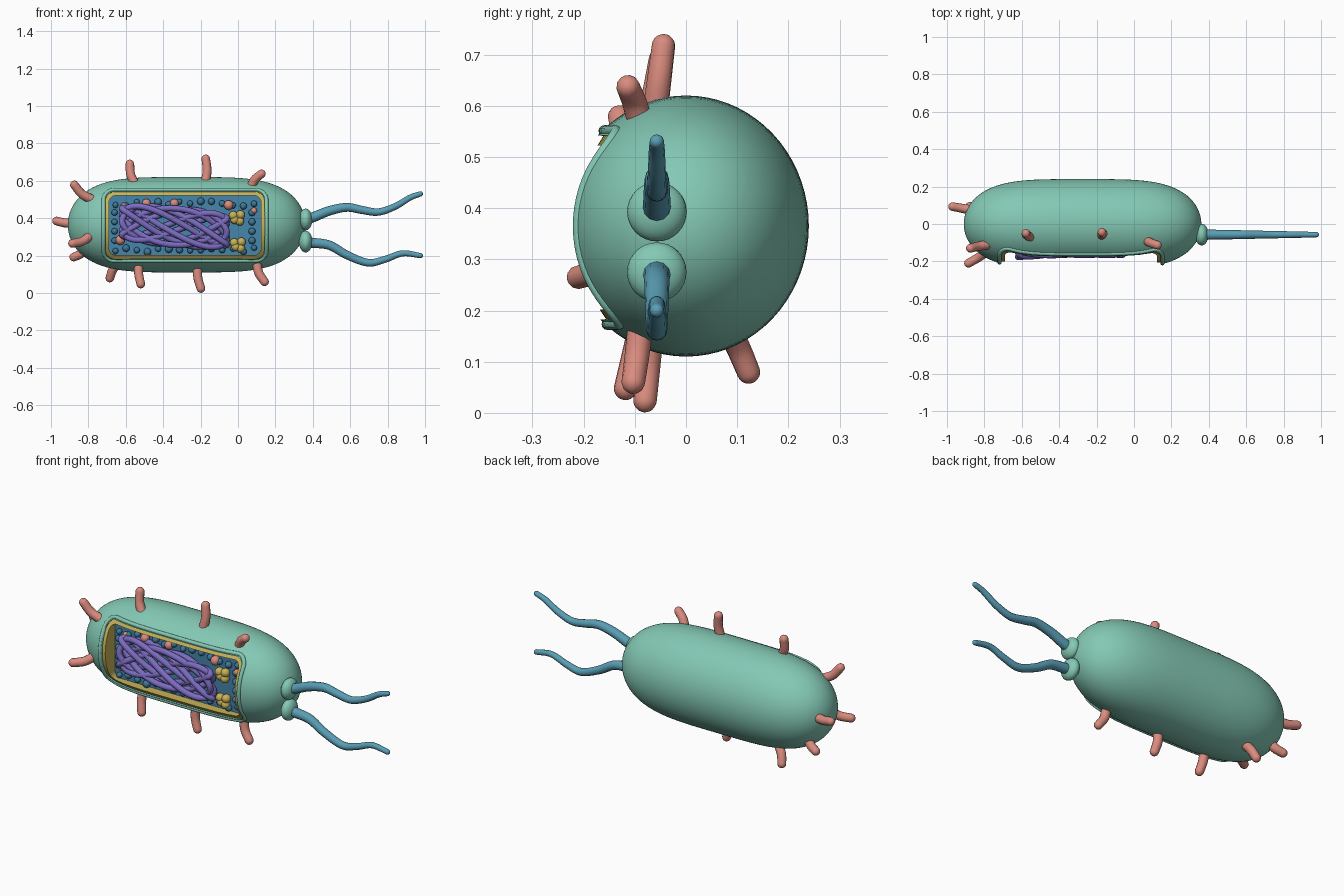
import bpy, bmesh, math, random
from mathutils import Vector, Matrix

random.seed(4)
if "Cube" in bpy.data.objects:
    bpy.data.objects.remove(bpy.data.objects["Cube"])

CX, CZ, LEN, RY, RZ = -0.275, 0.365, 0.635, 0.24, 0.255
FLOOR = -0.115


def material(name, r, g, b):
    m = bpy.data.materials.new(name)
    m.use_nodes = True
    m.diffuse_color = (r, g, b, 1)
    bsdf = m.node_tree.nodes["Principled BSDF"]
    bsdf.inputs["Base Color"].default_value = (r, g, b, 1)
    bsdf.inputs["Roughness"].default_value = 0.6
    return m


GREEN = material("wall green", 0.23, 0.58, 0.46)
SALMON = material("salmon", 0.70, 0.26, 0.21)
PURPLE = material("violet", 0.20, 0.15, 0.53)
YELLOW = material("ochre yellow", 0.58, 0.45, 0.10)
TEAL = material("teal blue", 0.10, 0.34, 0.46)
BLUE = material("inner blue", 0.06, 0.24, 0.41)
DOTS = material("granule blue", 0.05, 0.19, 0.32)


def finish(name, bm, mat):
    bmesh.ops.recalc_face_normals(bm, faces=bm.faces)
    me = bpy.data.meshes.new(name)
    bm.to_mesh(me)
    bm.free()
    me.materials.append(mat)
    ob = bpy.data.objects.new(name, me)
    bpy.context.collection.objects.link(ob)
    smooth(ob)
    return ob


def smooth(ob):
    bpy.ops.object.select_all(action='DESELECT')
    ob.select_set(True)
    bpy.context.view_layer.objects.active = ob
    bpy.ops.object.shade_smooth_by_angle(angle=math.radians(40))


def balls(name, spots, mat, seg=14):
    """One mesh of spheres; each spot is (centre, radius or radii)."""
    bm = bmesh.new()
    for c, r in spots:
        s = r if isinstance(r, tuple) else (r, r, r)
        bmesh.ops.create_uvsphere(bm, u_segments=seg, v_segments=seg // 2 + 2, radius=1,
                                  matrix=Matrix.Translation(c) @ Matrix.Diagonal((*s, 1)))
    return finish(name, bm, mat)


def spline(pts, steps=8):
    """Catmull-Rom curve through the points."""
    p = [Vector(q) for q in pts]
    p = [2 * p[0] - p[1]] + p + [2 * p[-1] - p[-2]]
    out = []
    for a, b, c, d in zip(p, p[1:], p[2:], p[3:]):
        for i in range(steps):
            t = i / steps
            out.append(0.5 * (2 * b + (c - a) * t + (2 * a - 5 * b + 4 * c - d) * t * t
                              + (3 * b - a - 3 * c + d) * t ** 3))
    return out + [p[-2]]


def tube(name, pts, mat, r0, r1=None, closed=False):
    """Swept tube with a rounded tip, or a closed ring."""
    r1 = r1 or r0
    n = len(pts) - 1
    rad = [r0 + (r1 - r0) * i / n for i in range(n + 1)]
    if not closed:
        d = (pts[-1] - pts[-2]).normalized()
        tip = pts[-1].copy()
        for k in range(1, 7):
            a = k * math.pi / 12
            pts.append(tip + d * r1 * math.sin(a))
            rad.append(max(r1 * math.cos(a), r1 * 0.02))
    cu = bpy.data.curves.new(name, 'CURVE')
    cu.dimensions = '3D'
    cu.bevel_depth = 1
    cu.bevel_resolution = 4
    cu.use_fill_caps = not closed
    sp = cu.splines.new('POLY')
    sp.points.add(len(pts) - 1)
    for q, v, r in zip(sp.points, pts, rad):
        q.co = (*v, 1)
        q.radius = r
    sp.use_cyclic_u = closed
    ob = bpy.data.objects.new(name, cu)
    bpy.context.collection.objects.link(ob)
    bpy.context.view_layer.update()
    me = bpy.data.meshes.new_from_object(ob.evaluated_get(bpy.context.evaluated_depsgraph_get()))
    bpy.data.objects.remove(ob)
    me.materials.clear()
    me.materials.append(mat)
    ob = bpy.data.objects.new(name, me)
    bpy.context.collection.objects.link(ob)
    smooth(ob)


def front_y(x, z):
    """Depth of the capsule's front surface."""
    k = 1 - ((x - CX) / LEN) ** 4 - ((z - CZ) / RZ) ** 2
    return -RY * math.sqrt(max(k, 0))


def window(inset):
    """Rounded rectangle outline of the opening as (x, z) points."""
    x0, x1, z0, z1 = -0.71 + inset, 0.143 - inset, 0.182 + inset, 0.542 - inset
    r = 0.05 - inset * 0.6
    corners = [(x1 - r, z1 - r), (x0 + r, z1 - r), (x0 + r, z0 + r), (x1 - r, z0 + r)]
    pts = []
    for k, (cx, cz) in enumerate(corners):
        for i in range(7):
            a = (k + i / 6) * math.pi / 2
            pts.append((cx + r * math.cos(a), cz + r * math.sin(a)))
        a = (k + 1) * math.pi / 2
        nx, nz = corners[(k + 1) % 4]
        end = (nx + r * math.cos(a), nz + r * math.sin(a))
        s = pts[-1]
        for i in range(1, 14):
            pts.append((s[0] + (end[0] - s[0]) * i / 14, s[1] + (end[1] - s[1]) * i / 14))
    return pts


def bands(name, loops, mat, caps=()):
    """Skin between successive outlines, capping the listed ones."""
    bm = bmesh.new()
    rings = [[bm.verts.new(p) for p in loop] for loop in loops]
    for a, b in zip(rings, rings[1:]):
        for i in range(len(a)):
            j = (i + 1) % len(a)
            bm.faces.new((a[i], a[j], b[j], b[i]))
    for c in caps:
        bm.faces.new(rings[c])
    return finish(name, bm, mat)


# Capsule body with the window cut into its front
bm = bmesh.new()
bmesh.ops.create_uvsphere(bm, u_segments=72, v_segments=64, radius=1)
for v in bm.verts:
    x, y, z = v.co
    v.co = (CX + LEN * math.copysign(math.sqrt(abs(z)), z), RY * x, CZ + RZ * y)
body = finish("cell_body", bm, GREEN)
cutter = bands("window_cutter", [[(x, y, z) for x, z in window(0)] for y in (-0.4, FLOOR + 0.01)],
               GREEN, (0, 1))
cutter.hide_render = True
mod = body.modifiers.new("window", 'BOOLEAN')
mod.operation, mod.solver, mod.object = 'DIFFERENCE', 'EXACT', cutter
bpy.context.view_layer.objects.active = body
bpy.ops.object.modifier_apply(modifier=mod.name)
bpy.data.objects.remove(cutter)
smooth(body)

# Opening rim, yellow lining and blue interior floor
tube("window_rim", [Vector((x, front_y(x, z) + 0.004, z)) for x, z in window(-0.009)],
     GREEN, 0.011, closed=True)
outer, inner = window(0.001), window(0.02)
bands("membrane_lining", [[(x, FLOOR, z) for x, z in outer],
                          [(x, front_y(x, z) + 0.012, z) for x, z in outer],
                          [(x, front_y(x, z) + 0.016, z) for x, z in inner],
                          [(x, FLOOR, z) for x, z in inner]], YELLOW)
bands("interior_floor", [[(x, y, z) for x, z in window(0.003)] for y in (FLOOR, FLOOR + 0.008)],
      BLUE, (0, 1))

# Tangled strand
strand = []
for i in range(480):
    t = i / 480 * math.tau
    u = math.cos(5 * t + 0.4)
    w = math.sin(7 * t) * (1 - 0.25 * u ** 4)
    strand.append(Vector((-0.34 + 0.28 * u, -0.148 - 0.012 * u * (u < 0) * u
                          + 0.018 * math.cos(12 * t + 0.9),
                          0.355 + 0.098 * w - 0.025 * u)))
tube("tangled_strand", strand, PURPLE, 0.0165, closed=True)

# Small granules around the strand
spots = []
for i in range(14):
    x = -0.655 + i * 0.057
    for z in (0.478, 0.228):
        spots.append(((x, FLOOR - 0.01, z + random.uniform(-0.014, 0.014)),
                      random.uniform(0.015, 0.021)))
for i in range(4):
    z = 0.28 + i * 0.05
    spots += [((-0.66, FLOOR - 0.01, z), 0.017), ((0.075, FLOOR - 0.01, z), 0.019)]
balls("blue_granules", spots, DOTS)
balls("salmon_granules", [((x, FLOOR - 0.015, z), r) for x, z, r in (
    (-0.61, 0.465, 0.018), (-0.49, 0.48, 0.024), (-0.34, 0.48, 0.024),
    (-0.05, 0.47, 0.026), (0.085, 0.44, 0.017), (-0.63, 0.283, 0.026))], SALMON)
for k, (x, z) in enumerate(((-0.005, 0.402), (0.0, 0.257))):
    balls(f"yellow_cluster_{k + 1}", [((x + dx, FLOOR - 0.015, z + dz), 0.024) for dx, dz in
          ((-0.02, 0.012), (0.018, 0.016), (0.014, -0.018), (-0.012, -0.01))], YELLOW)

# Tails and their sockets
TY = -0.057
tails = {"upper": [(0.34, 0.39), (0.40, 0.405), (0.49, 0.44), (0.583, 0.458), (0.663, 0.444),
                   (0.75, 0.433), (0.84, 0.463), (0.92, 0.51), (0.975, 0.53)],
         "lower": [(0.34, 0.272), (0.40, 0.268), (0.49, 0.255), (0.583, 0.203), (0.695, 0.162),
                   (0.786, 0.18), (0.88, 0.212), (0.975, 0.2)]}
for name, path in tails.items():
    tube(name + "_tail", spline([(x, TY, z) for x, z in path]), TEAL, 0.029, 0.014)
    balls(name + "_tail_socket", [((0.362, TY, path[0][1] + 0.003), (0.036, 0.058, 0.058))],
          GREEN, 28)

# Short bristles: base, tip (before rounding), sideways bend
bristles = [((-0.78, -0.11, 0.50), (-0.875, -0.13, 0.578), 0.012),
            ((-0.55, -0.07, 0.58), (-0.578, -0.05, 0.69), 0.010),
            ((-0.175, -0.06, 0.59), (-0.172, -0.044, 0.717), -0.008),
            ((0.07, -0.09, 0.57), (0.125, -0.113, 0.637), 0.008),
            ((-0.87, 0.075, 0.375), (-0.97, 0.093, 0.385), 0.006),
            ((-0.79, -0.15, 0.305), (-0.885, -0.21, 0.265), 0.010),
            ((-0.81, 0.07, 0.24), (-0.878, 0.095, 0.192), 0.008),
            ((-0.64, 0.085, 0.16), (-0.685, 0.122, 0.08), -0.008),
            ((-0.53, -0.09, 0.16), (-0.52, -0.118, 0.048), -0.006),
            ((-0.215, -0.07, 0.14), (-0.198, -0.08, 0.024), -0.008),
            ((0.10, -0.09, 0.16), (0.142, -0.103, 0.06), -0.010)]
for k, (a, b, bend) in enumerate(bristles):
    a, b = Vector(a), Vector(b)
    mid = (a + b) / 2 + (b - a).cross(Vector((0, 1, 0))).normalized() * bend
    tube(f"bristle_{k + 1}", spline([a, mid, b], 6), SALMON, 0.025, 0.023)
